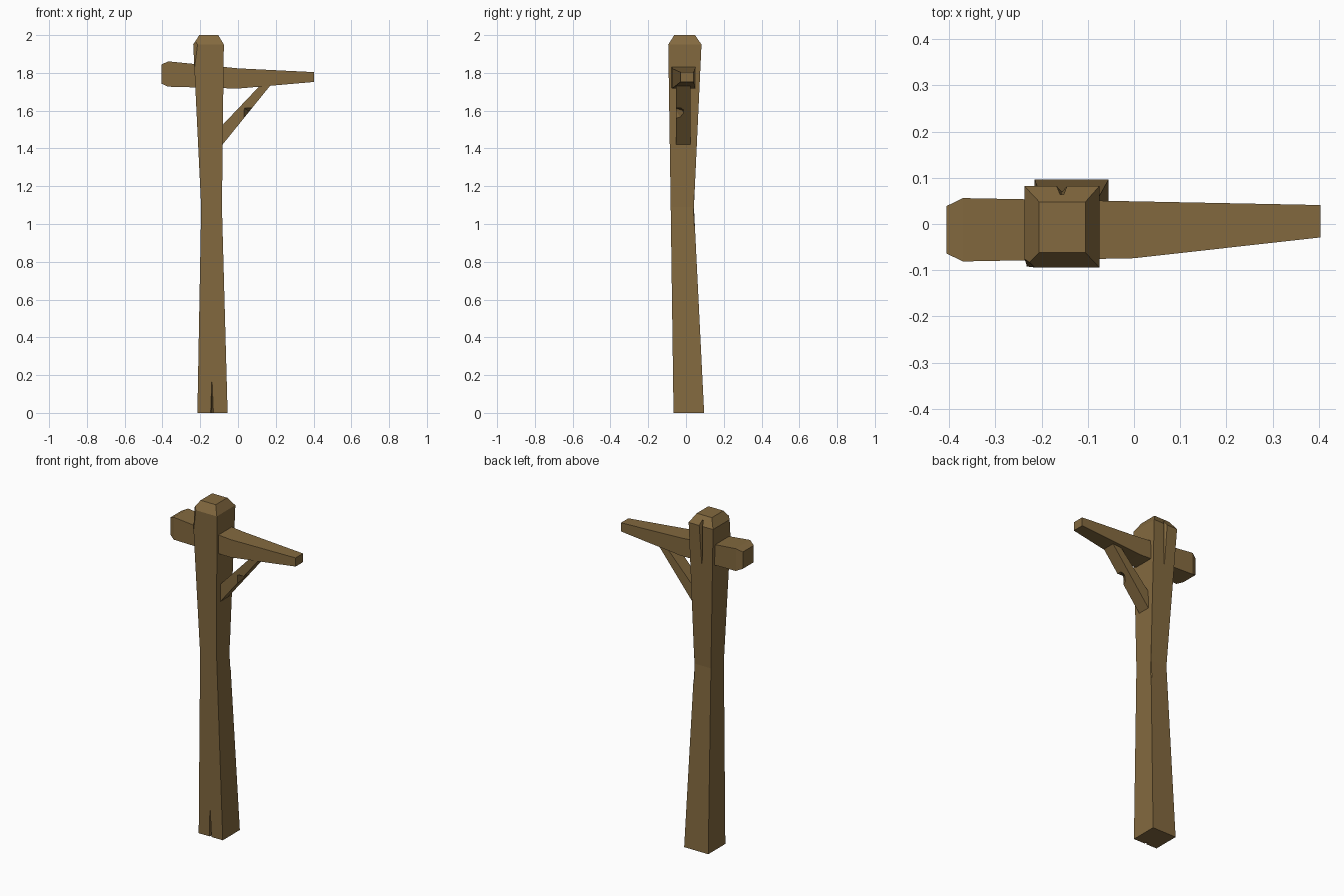
import bpy, bmesh

if "Cube" in bpy.data.objects:
    bpy.data.objects.remove(bpy.data.objects["Cube"])

wood = bpy.data.materials.new("wood")
wood.diffuse_color = (0.228, 0.142, 0.05, 1)
wood.use_nodes = True
wood.node_tree.nodes["Principled BSDF"].inputs["Base Color"].default_value = wood.diffuse_color


def finish(bm, name):
    bmesh.ops.recalc_face_normals(bm, faces=bm.faces)
    mesh = bpy.data.meshes.new(name)
    bm.to_mesh(mesh)
    bm.free()
    mesh.materials.append(wood)
    ob = bpy.data.objects.new(name, mesh)
    bpy.context.collection.objects.link(ob)
    return ob


def loft(name, rings):
    """Join equal-sized rings of points into a closed beam."""
    bm = bmesh.new()
    rows = [[bm.verts.new(p) for p in ring] for ring in rings]
    n = len(rows[0])
    for a, b in zip(rows, rows[1:]):
        for i in range(n):
            j = (i + 1) % n
            bm.faces.new((a[i], a[j], b[j], b[i]))
    bm.faces.new(rows[0])
    bm.faces.new(rows[-1])
    return finish(bm, name)


def rect(a0, a1, b0, b1):
    return [(a0, b0), (a1, b0), (a1, b1), (a0, b1)]


def carve(ob, points):
    """Cut the convex hull of the points out of a part."""
    bm = bmesh.new()
    for p in points:
        bm.verts.new(p)
    bmesh.ops.convex_hull(bm, input=bm.verts)
    cutter = finish(bm, "cutter")
    cutter.hide_render = True
    mod = ob.modifiers.new("carve", 'BOOLEAN')
    mod.operation, mod.solver, mod.object = 'DIFFERENCE', 'EXACT', cutter
    bpy.context.view_layer.objects.active = ob
    bpy.ops.object.modifier_apply(modifier=mod.name)
    bpy.data.objects.remove(cutter)


# Post: waisted square timber with a bevelled cap
levels = [(0, -.215, -.055, -.066, .096), (1.09, -.195, -.085, -.081, .042),
          (1.95, -.237, -.075, -.094, .082), (2, -.205, -.105, -.062, .048)]
post = loft("post", [[(x, y, z) for x, y in rect(*r)] for z, *r in levels])
# Split at the foot, crack at the top of the back, chips on two corners
carve(post, [(-.149, -.08, -.01), (-.125, -.08, -.01), (-.138, -.04, -.01),
             (-.138, -.067, .18), (-.138, -.09, .18)])
carve(post, [(-.176, .1, 2.01), (-.136, .1, 2.01), (-.156, .055, 1.97),
             (-.156, .068, 1.7), (-.156, .1, 1.7)])
carve(post, [(-.245, -.065, 2), (-.195, -.105, 2), (-.27, -.13, 2),
             (-.229, -.0925, 1.83), (-.24, -.11, 1.83)])
carve(post, [(-.102, .055, 1.07), (-.07, .028, 1.07), (-.07, .06, 1.07),
             (-.086, .047, .97), (-.086, .047, 1.2)])

# Cross arm: blunt bevelled butt, tapering to the free end
stations = [(-.405, -.064, .039, 1.743, 1.844), (-.37, -.081, .056, 1.727, 1.861),
            (0, -.074, .049, 1.717, 1.824), (.403, -.029, .041, 1.752, 1.804)]
loft("cross_arm", [[(x, y, z) for y, z in rect(*r)] for x, *r in stations])

# Diagonal brace, running slightly into the post and the arm
profile = [(-.1, 1.398), (.178, 1.742), (.125, 1.742), (-.1, 1.505)]
brace = loft("brace", [[(x, y, z) for x, z in profile] for y in (-.052, .025)])
# Nick in the lower front edge of the brace
carve(brace, [(.03, -.06, 1.53), (.1, -.06, 1.612), (.03, -.06, 1.615),
              (.04, -.01, 1.53), (.09, -.01, 1.612), (.055, -.015, 1.6)])
